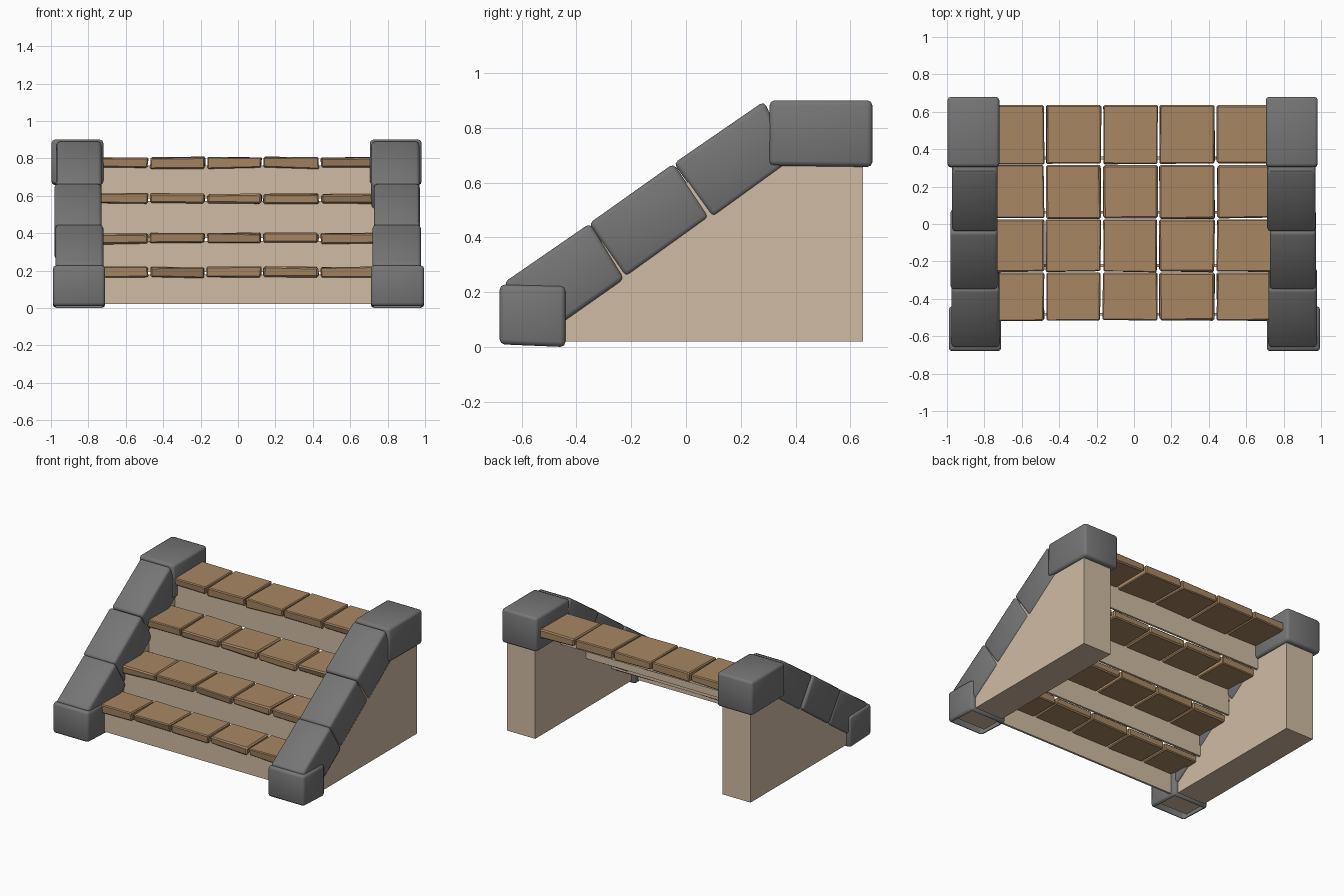
import bpy, bmesh, math, random
from mathutils import Matrix, Vector

if "Cube" in bpy.data.objects:
    bpy.data.objects.remove(bpy.data.objects["Cube"])
random.seed(4)


def material(name, rgb):
    m = bpy.data.materials.new(name)
    m.diffuse_color = (*rgb, 1)
    m.use_nodes = True
    m.node_tree.nodes["Principled BSDF"].inputs["Base Color"].default_value = m.diffuse_color
    return m


STONE = material("grey stone", (0.18, 0.18, 0.18))
PLASTER = material("beige plaster", (0.63, 0.50, 0.37))
WOOD = material("brown tile", (0.39, 0.24, 0.125))


def finish(bm, name, mat, smooth=False):
    bmesh.ops.recalc_face_normals(bm, faces=bm.faces)
    me = bpy.data.meshes.new(name)
    bm.to_mesh(me)
    bm.free()
    me.materials.append(mat)
    ob = bpy.data.objects.new(name, me)
    bpy.context.collection.objects.link(ob)
    if smooth:
        bpy.context.view_layer.objects.active = ob
        ob.select_set(True)
        bpy.ops.object.shade_smooth_by_angle(angle=math.radians(50))
        ob.select_set(False)
    return ob


def box(lo, hi):
    bm = bmesh.new()
    lo, hi = Vector(lo), Vector(hi)
    mid, size = (lo + hi) / 2, hi - lo
    bmesh.ops.create_cube(bm, size=1, matrix=Matrix.Translation(mid) @ Matrix.Diagonal((*size, 1)))
    return bm


def prism(profile, x0, x1):
    """Extrude a (y, z) outline along x."""
    bm = bmesh.new()
    face = bm.faces.new([bm.verts.new((x0, y, z)) for y, z in profile])
    ext = bmesh.ops.extrude_face_region(bm, geom=[face])
    for v in ext["geom"]:
        if isinstance(v, bmesh.types.BMVert):
            v.co.x = x1
    bmesh.ops.recalc_face_normals(bm, faces=bm.faces)
    return bm


def round_edges(bm, r, segs=2):
    bmesh.ops.bevel(bm, geom=bm.edges[:], offset=r, segments=segs, profile=0.5,
                    affect='EDGES', clamp_overlap=True)


# Side stones: side outline, left x range, right x range
stones = {
    "foot_post": ([(-.68, .01), (-.44, .0), (-.44, .222), (-.68, .228)], (-.99, -.71), (.71, .995)),
    "lower_rail_stone": ([(-.665, .235), (-.35, .452), (-.225, .248), (-.535, .03)], (-.975, -.72), (.72, .978)),
    "middle_rail_stone": ([(-.355, .45), (-.045, .67), (.085, .474), (-.22, .255)], (-.982, -.73), (.727, .972)),
    "upper_rail_stone": ([(-.045, .67), (.285, .897), (.385, .68), (.097, .472)], (-.972, -.73), (.712, .97)),
    "top_post": ([(.302, .662), (.68, .657), (.68, .90), (.305, .90)], (-.997, -.72), (.705, .982)),
}
for name, (profile, left, right) in stones.items():
    for side, (x0, x1) in (("left", left), ("right", right)):
        bm = prism(profile, x0, x1)
        round_edges(bm, 0.018)
        if name == "foot_post":  # hollow underside
            bm.normal_update()
            bottom = [f for f in bm.faces if f.normal.z < -0.95]
            bmesh.ops.delete(bm, geom=bottom, context='FACES')
        finish(bm, f"{name}_{side}", STONE, True)

# Wedge side walls
wall = [(-.62, .02), (.645, .02), (.645, .80), (.32, .80), (-.03, .58), (-.62, .167)]
for side, s in (("left", -1), ("right", 1)):
    finish(prism(wall, s * .74, s * .962), f"side_wall_{side}", PLASTER)

# Steps: front y, back y, bottom z, top z
steps = [(-.52, -.26, .158, .224), (-.26, .025, .338, .404),
         (.025, .315, .552, .616), (.315, .635, .742, .81)]
joints = [-.765, -.475, -.172, .131, .437, .765]
floor = .02
for i, (y0, y1, z0, z1) in enumerate(steps, 1):
    # Riser below the tread
    finish(box((-.75, y0 + .03, floor), (.75, y0 + .045, z0 + .02)), f"riser_{i}", PLASTER)
    floor = z1 - .03
    # Row of rough tiles
    for j in range(5):
        bm = box((joints[j] + .002, y0, z0), (joints[j + 1] - .002, y1, z1))
        for v in bm.verts:
            low = v.co.z < (z0 + z1) / 2
            front = v.co.y < (y0 + y1) / 2
            v.co.z += random.uniform(0, .012) if low else -random.uniform(0, .009)
            if front:
                v.co.y += random.uniform(.0, .022) if low else random.uniform(0, .008)
            mid = (joints[j] + joints[j + 1]) / 2
            v.co.x += math.copysign(random.uniform(0, .008), mid - v.co.x)
        # chipped edges
        round_edges(bm, random.uniform(.005, .010), 1)
        finish(bm, f"tread_{i}_tile_{j + 1}", WOOD)
